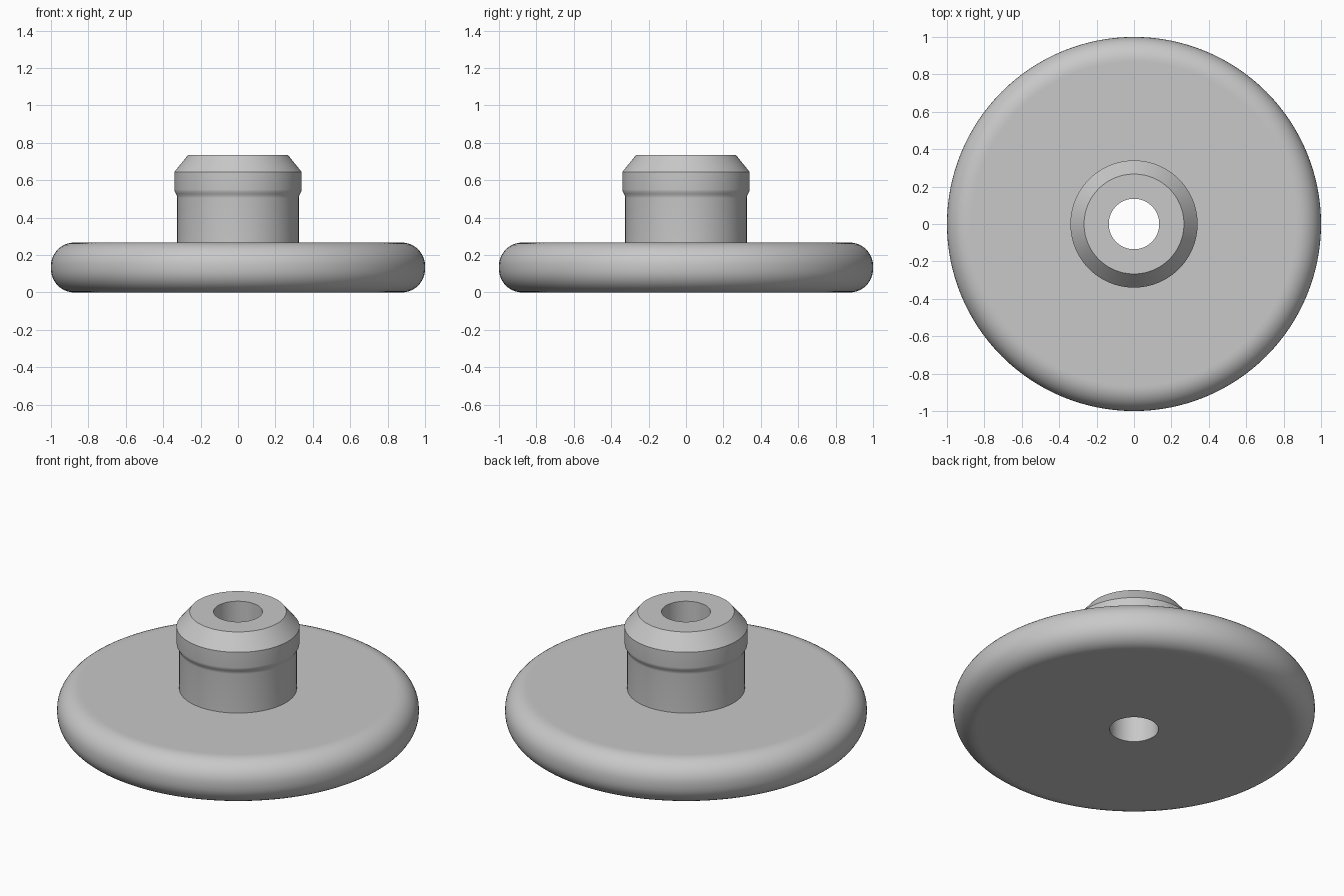
import bpy, bmesh
from math import sin, cos, pi, radians

cube = bpy.data.objects.get("Cube")
if cube:
    bpy.data.objects.remove(cube, do_unlink=True)

SEGMENTS = 128
HOLE, RIM, THICK, FILLET = 0.135, 1.0, 0.267, 0.125

grey = bpy.data.materials.new("plain grey")
grey.use_nodes = True
colour = (0.58, 0.58, 0.58, 1)
grey.diffuse_color = colour
grey.node_tree.nodes["Principled BSDF"].inputs["Base Color"].default_value = colour


def arc(cx, cz, r, start, end, steps=10):
    """Points of a quarter round in the radius/height plane."""
    angles = [radians(start + (end - start) * i / steps) for i in range(steps + 1)]
    return [(cx + r * cos(a), cz + r * sin(a)) for a in angles]


def lathe(name, profile):
    """Revolve a closed profile about z."""
    bm = bmesh.new()
    rings = []
    for i in range(SEGMENTS):
        a = 2 * pi * i / SEGMENTS
        rings.append([bm.verts.new((r * cos(a), r * sin(a), z)) for r, z in profile])
    n = len(profile)
    for i in range(SEGMENTS):
        here, there = rings[i], rings[(i + 1) % SEGMENTS]
        for j in range(n):
            k = (j + 1) % n
            bm.faces.new((here[j], there[j], there[k], here[k]))
    bmesh.ops.recalc_face_normals(bm, faces=bm.faces)
    mesh = bpy.data.meshes.new(name)
    bm.to_mesh(mesh)
    bm.free()
    mesh.materials.append(grey)
    obj = bpy.data.objects.new(name, mesh)
    bpy.context.collection.objects.link(obj)
    bpy.ops.object.select_all(action="DESELECT")
    obj.select_set(True)
    bpy.context.view_layer.objects.active = obj
    bpy.ops.object.shade_smooth_by_angle(angle=radians(35))
    return obj


# Rounded disc, with narrow support rings that keep both faces flat
edge = RIM - FILLET
disc = [(HOLE, 0), (edge - 0.01, 0)]
disc += arc(edge, FILLET, FILLET, -90, 0)
disc += arc(edge, THICK - FILLET, FILLET, 0, 90)
disc += [(edge - 0.01, THICK)]

# Hub with a retaining lip and a chamfered top, bored through
hub = [(0.325, THICK), (0.325, 0.505), (0.326, 0.515), (0.332, 0.527),
       (0.339, 0.54), (0.34, 0.55), (0.34, 0.645), (0.267, 0.735), (HOLE, 0.735)]

lathe("flanged_bushing", disc + hub)
